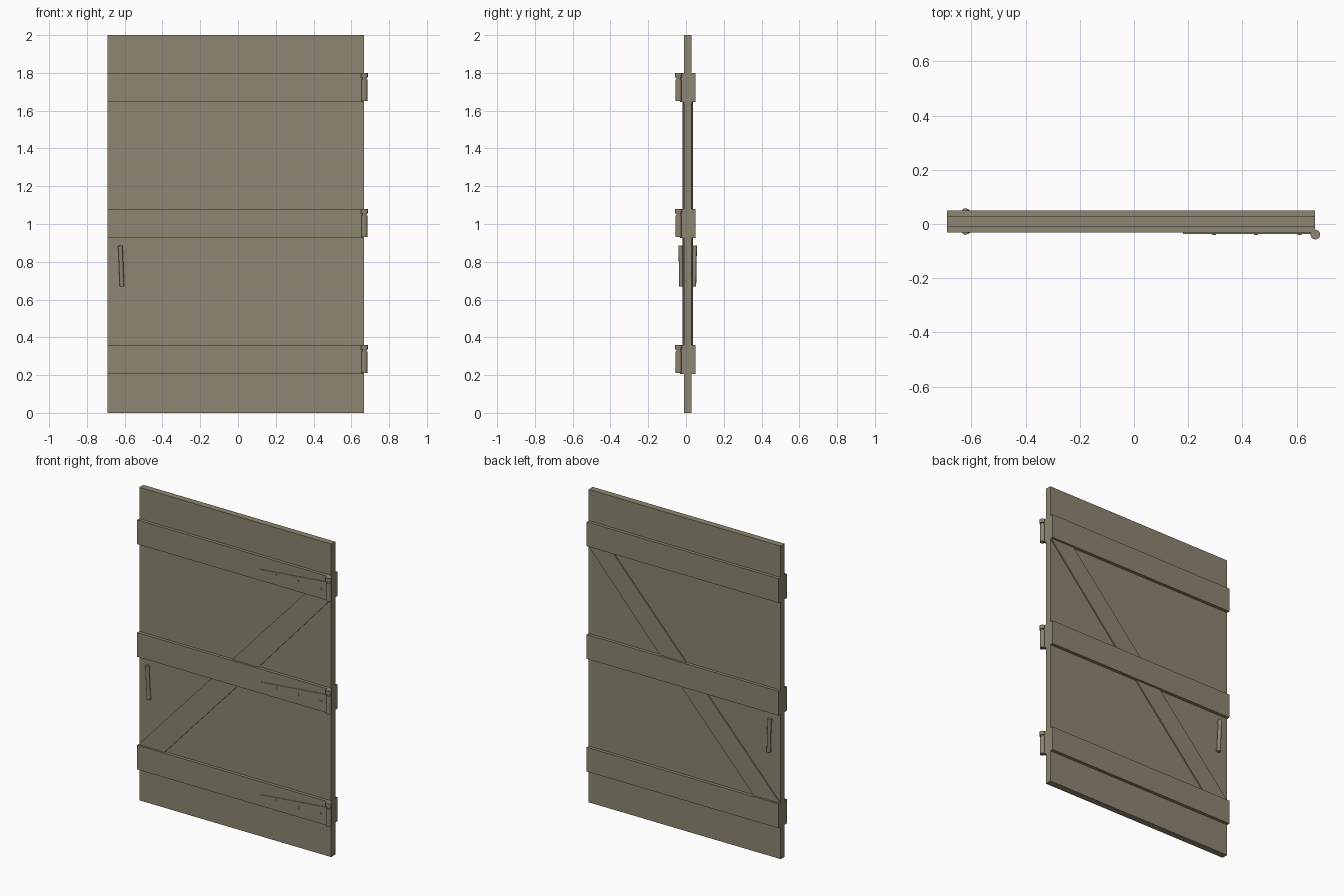
import bpy
import bmesh
from math import pi
from mathutils import Vector

cube = bpy.data.objects.get("Cube")
if cube:
    bpy.data.objects.remove(cube, do_unlink=True)

wood = bpy.data.materials.new("weathered brown")
wood.use_nodes = True
colour = (0.27, 0.238, 0.17, 1)
wood.diffuse_color = colour
wood.node_tree.nodes["Principled BSDF"].inputs["Base Color"].default_value = colour

LEFT, RIGHT = -0.69, 0.667
MID_Y = 0.009                       # middle of the door's thickness
SLAB, BATTEN, BRACE = 0.0205, 0.041, 0.028   # half thicknesses


def finish(name, bm):
    bmesh.ops.recalc_face_normals(bm, faces=bm.faces)
    mesh = bpy.data.meshes.new(name)
    bm.to_mesh(mesh)
    bm.free()
    mesh.materials.append(wood)
    obj = bpy.data.objects.new(name, mesh)
    bpy.context.collection.objects.link(obj)
    return obj


def panel(name, outline, y0, y1):
    """Extrude an x-z outline from y0 to y1."""
    bm = bmesh.new()
    face = bm.faces.new([bm.verts.new((x, y0, z)) for x, z in outline])
    new = bmesh.ops.extrude_face_region(bm, geom=[face])["geom"]
    bmesh.ops.translate(bm, vec=(0, y1 - y0, 0),
                        verts=[v for v in new if isinstance(v, bmesh.types.BMVert)])
    return finish(name, bm)


def rod(name, start, end, radius, sides=16):
    """Closed cylinder between two points."""
    start, end = Vector(start), Vector(end)
    axis = end - start
    bm = bmesh.new()
    bmesh.ops.create_cone(bm, cap_ends=True, segments=sides, radius1=radius,
                          radius2=radius, depth=axis.length)
    bm.transform(axis.to_track_quat("Z", "Y").to_matrix().to_4x4())
    bmesh.ops.translate(bm, vec=(start + end) / 2, verts=bm.verts)
    obj = finish(name, bm)
    bpy.ops.object.select_all(action="DESELECT")
    obj.select_set(True)
    bpy.context.view_layer.objects.active = obj
    bpy.ops.object.shade_smooth_by_angle(angle=pi / 5)
    return obj


def rect(x0, x1, z0, z1):
    return [(x0, z0), (x1, z0), (x1, z1), (x0, z1)]


# Door slab
panel("door_slab", rect(LEFT, RIGHT, 0, 2), MID_Y - SLAB, MID_Y + SLAB)

# Battens, diagonal braces and handles on both faces
for side, sign in (("front", -1), ("back", 1)):
    inner = MID_Y + sign * SLAB
    for level, z in (("lower", 0.205), ("middle", 0.925), ("upper", 1.645)):
        panel(f"{side}_{level}_batten", rect(LEFT, RIGHT, z, z + 0.155),
              inner, MID_Y + sign * BATTEN)
    for level, z0, z1 in (("lower", 0.36, 0.925), ("upper", 1.08, 1.645)):
        low, high = [(z - 0.36) * 0.92 for z in (z0, z1)]
        panel(f"{side}_{level}_brace",
              [(LEFT + low, z0), (-0.505 + low, z0),
               (min(-0.505 + high, RIGHT), z1), (LEFT + high, z1)],
              inner, MID_Y + sign * BRACE)

    top = Vector((-0.623, MID_Y + sign * 0.037, 0.885))
    foot = Vector((-0.614, MID_Y + sign * 0.033, 0.67))
    rod(f"{side}_handle", foot, top, 0.012, 12)
    for end, t in (("lower", 0.06), ("upper", 0.94)):
        p = foot.lerp(top, t)
        rod(f"{side}_{end}_handle_post", p, (p.x, inner, p.z), 0.01, 12)

# Hinges: tapered strap, screws, barrel, pin and cap
FACE = MID_Y - BATTEN
for level, z in (("lower", 0.27), ("middle", 0.99), ("upper", 1.71)):
    panel(f"{level}_hinge_strap",
          [(0.18, z - 0.008), (0.667, z - 0.055), (0.667, z + 0.055), (0.18, z + 0.008)],
          FACE + 0.002, FACE - 0.004)
    for i, x in enumerate((0.295, 0.45, 0.61)):
        rod(f"{level}_hinge_screw_{i + 1}", (x, FACE, z), (x, FACE - 0.008, z), 0.008, 10)
    x, y = 0.669, -0.039
    rod(f"{level}_hinge_barrel", (x, y, z - 0.06), (x, y, z + 0.056), 0.016)
    rod(f"{level}_hinge_pin", (x, y, z + 0.05), (x, y, z + 0.07), 0.011)
    rod(f"{level}_hinge_cap", (x, y, z + 0.066), (x, y, z + 0.09), 0.018)
